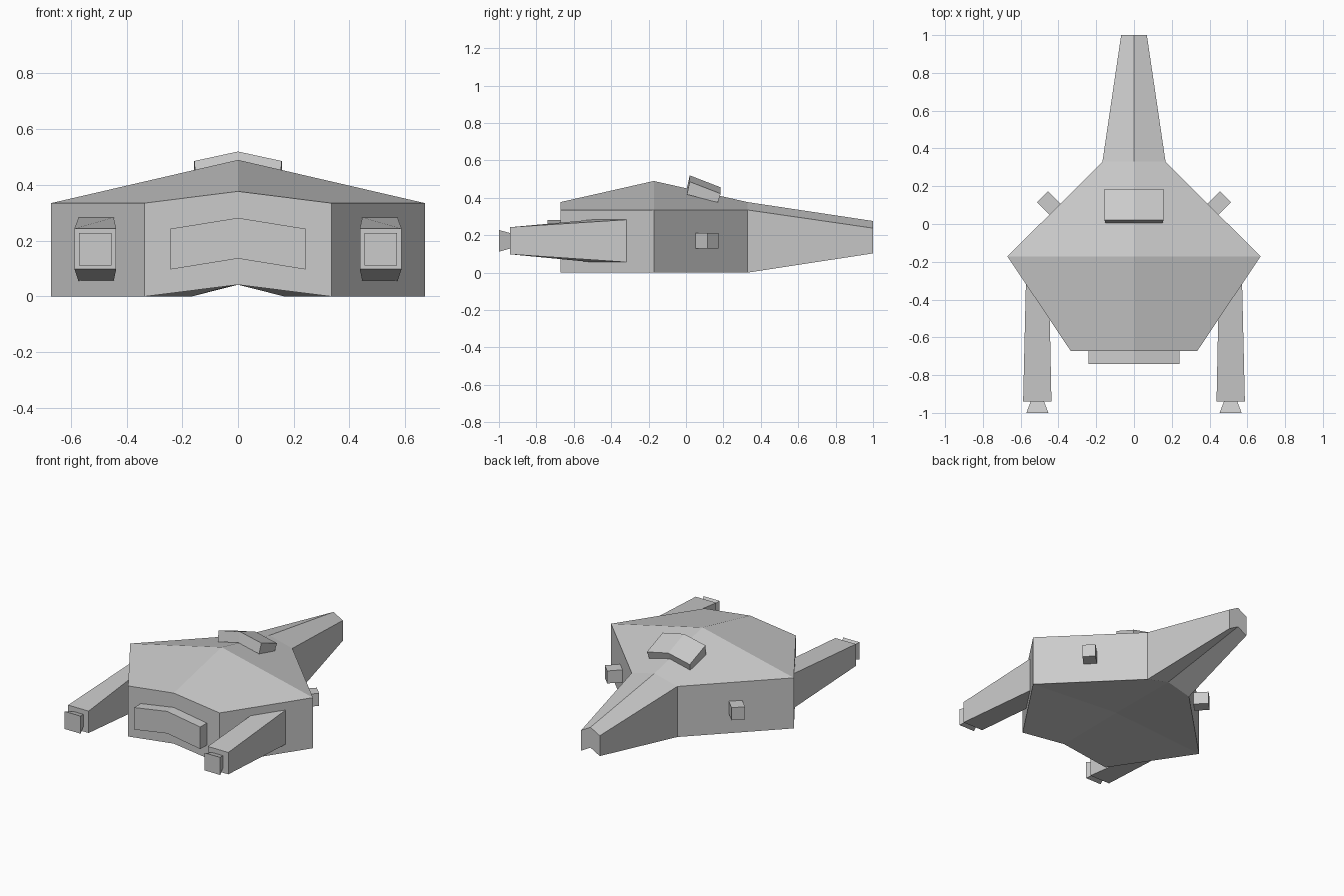
import bpy, bmesh
from math import radians
from mathutils import Matrix

if "Cube" in bpy.data.objects:
    bpy.data.objects.remove(bpy.data.objects["Cube"])


def finish(name, bm):
    bmesh.ops.recalc_face_normals(bm, faces=bm.faces[:])
    mesh = bpy.data.meshes.new(name)
    bm.to_mesh(mesh)
    bm.free()
    obj = bpy.data.objects.new(name, mesh)
    bpy.context.collection.objects.link(obj)
    return obj


def chevron_loft(name, sections, taper=1.0):
    """Loft roof-shaped rings: (y bottom, y top, half width, side bottom, side top, rise)."""
    bm = bmesh.new()
    rings = []
    for yb, yt, w, lo, hi, rise in sections:
        pts = [(-w * taper, yb, lo), (-w, yt, hi), (0, yt, hi + rise),
               (w, yt, hi), (w * taper, yb, lo), (0, yb, lo + rise)]
        rings.append([bm.verts.new(p) for p in pts])
    for a, b in zip(rings, rings[1:]):
        for i in range(6):
            j = (i + 1) % 6
            bm.faces.new((a[i], a[j], b[j], b[i]))
    for r in (rings[0], rings[-1]):
        bm.faces.new((r[0], r[1], r[2], r[5]))
        bm.faces.new((r[5], r[2], r[3], r[4]))
    return finish(name, bm)


def block(name, back, front):
    """Six-sided block between two ends: (x0, x1, y at x0, y at x1, z0, z1)."""
    bm = bmesh.new()
    ends = []
    for x0, x1, y0, y1, z0, z1 in (back, front):
        ends.append([bm.verts.new(p) for p in
                     ((x0, y0, z0), (x1, y1, z0), (x1, y1, z1), (x0, y0, z1))])
    a, b = ends
    bm.faces.new(a)
    bm.faces.new(b)
    for i in range(4):
        j = (i + 1) % 4
        bm.faces.new((a[i], a[j], b[j], b[i]))
    return finish(name, bm)


def mirror(obj):
    obj.modifiers.new("Mirror", 'MIRROR')


# Hull with long neck: lower half is shallow, upper half is a ridge
hull = chevron_loft("hull", [
    (-0.672, -0.672, 0.335, 0.0, 0.335, 0.042),
    (-0.172, -0.172, 0.67, 0.0, 0.335, 0.155),
    (0.33, 0.33, 0.167, 0.0, 0.335, 0.042),
    (1.0, 1.0, 0.068, 0.103, 0.238, 0.038)])
for v in hull.data.vertices:                 # nearly flat belly
    if abs(v.co.x) < 0.01 and abs(v.co.z - 0.155) < 0.01:
        v.co.z = 0.045

# Raised plate on the blunt end
chevron_loft("end_plate", [
    (-0.741, -0.741, 0.242, 0.097, 0.243, 0.039),
    (-0.65, -0.65, 0.242, 0.097, 0.243, 0.039)])

# Tilted roof cabin
chevron_loft("roof_cabin", [
    (0.005, 0.02, 0.157, 0.418, 0.486, 0.034),
    (0.17, 0.185, 0.157, 0.375, 0.422, 0.034)], taper=0.96)

# Engine pods, inner ends sunk into the hull side
mirror(block("engine_pod", (0.437, 0.587, -0.94, -0.94, 0.098, 0.243),
             (0.446, 0.572, -0.49, -0.303, 0.055, 0.284)))

# Flared nozzles
mirror(block("engine_nozzle", (0.453, 0.57, -1.0, -1.0, 0.112, 0.228),
             (0.478, 0.545, -0.935, -0.935, 0.13, 0.21)))

# Small side boxes on the angled hull walls
bm = bmesh.new()
bmesh.ops.create_cube(bm, size=1, matrix=Matrix.Translation((0.44, 0.10, 0.170))
                      @ Matrix.Rotation(radians(45), 4, 'Z')
                      @ Matrix.Diagonal((0.127, 0.082, 0.083, 1)))
mirror(finish("side_box", bm))
